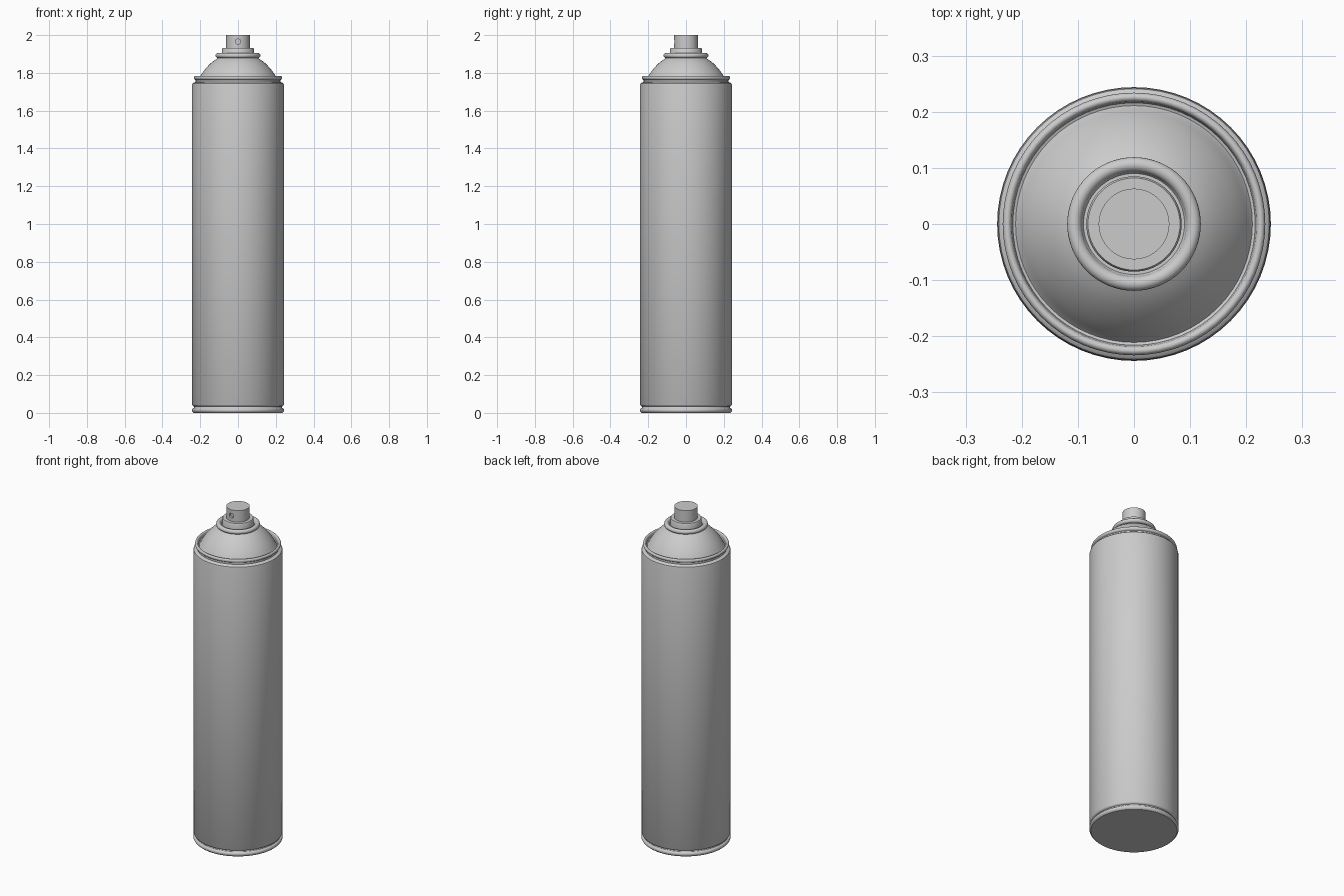
import bpy, bmesh, math
from mathutils import Matrix, Vector

if "Cube" in bpy.data.objects:
    bpy.data.objects.remove(bpy.data.objects["Cube"], do_unlink=True)

SEGMENTS = 64

metal = bpy.data.materials.new("light grey metal")
metal.use_nodes = True
GREY = (0.6, 0.6, 0.6, 1)
metal.diffuse_color = GREY
metal.node_tree.nodes["Principled BSDF"].inputs["Base Color"].default_value = GREY


def add_object(name, bm):
    mesh = bpy.data.meshes.new(name)
    bmesh.ops.recalc_face_normals(bm, faces=bm.faces)
    bm.to_mesh(mesh)
    bm.free()
    mesh.materials.append(metal)
    obj = bpy.data.objects.new(name, mesh)
    bpy.context.collection.objects.link(obj)
    return obj


def activate(obj):
    bpy.ops.object.select_all(action="DESELECT")
    obj.select_set(True)
    bpy.context.view_layer.objects.active = obj


def smooth(obj):
    activate(obj)
    bpy.ops.object.shade_smooth_by_angle(angle=math.radians(35))


def lathe(name, profile):
    """Spin a (radius, height) profile around the z axis."""
    bm = bmesh.new()
    verts = [bm.verts.new((r, 0, z)) for r, z in profile]
    edges = [bm.edges.new(pair) for pair in zip(verts, verts[1:])]
    bmesh.ops.spin(bm, geom=verts + edges, axis=(0, 0, 1), cent=(0, 0, 0),
                   angle=math.tau, steps=SEGMENTS, use_duplicate=False)
    bmesh.ops.remove_doubles(bm, verts=bm.verts, dist=0.0002)
    return add_object(name, bm)


def bead(r, z, half_w, half_h, start, end, steps=8):
    """Points on an elliptical arc, for rolled edges."""
    angles = [math.radians(start + (end - start) * i / steps) for i in range(steps + 1)]
    return [(r + half_w * math.cos(a), z + half_h * math.sin(a)) for a in angles]


# Rolled bottom rim with a flat base
smooth(lathe("bottom_rim", [(0, 0), (0.235, 0)]
             + bead(0.232, 0.014, 0.012, 0.013, -70, 80)
             + [(0.232, 0.030), (0.232, 0.038)]))

# Cylinder wall, tucked in at both ends
smooth(lathe("can_body", [(0.232, 0.034), (0.239, 0.037), (0.243, 0.043),
                          (0.243, 1.735), (0.241, 1.743), (0.235, 1.748), (0.222, 1.752)]))

# Rolled top rim, gutter and domed shoulder
dome = [(0.207, 1.768), (0.200, 1.782), (0.184, 1.807), (0.165, 1.830),
        (0.146, 1.850), (0.126, 1.866), (0.100, 1.882)]
smooth(lathe("top_rim_and_dome", [(0.224, 1.748), (0.224, 1.762)]
             + bead(0.226, 1.774, 0.008, 0.010, -60, 180, 12)
             + [(0.216, 1.765), (0.211, 1.763)] + dome))

# Rolled ring around the valve
smooth(lathe("valve_ring", [(0.100, 1.880)]
             + bead(0.106, 1.892, 0.013, 0.013, -100, 180, 14)
             + [(0.090, 1.888), (0.084, 1.888)]))

# Stepped valve collar
smooth(lathe("valve_collar", [(0.085, 1.885), (0.085, 1.926), (0.082, 1.931),
                              (0.060, 1.931)]))

# Spray button
button = lathe("spray_button", [(0, 1.925), (0.063, 1.925), (0.063, 2.0), (0, 2.0)])


def cone_cutter(name, start, r1, r2, length, flatten):
    """Cone along +y that begins at start."""
    bm = bmesh.new()
    bmesh.ops.create_cone(bm, cap_ends=True, segments=48, radius1=r1, radius2=r2,
                          depth=length)
    place = (Matrix.Translation(Vector(start) + Vector((0, length / 2, 0)))
             @ Matrix.Diagonal((1, 1, flatten, 1)) @ Matrix.Rotation(-math.pi / 2, 4, "X"))
    bm.transform(place)
    obj = add_object(name, bm)
    obj.hide_render = True
    return obj


# Finger scoop that widens to the back, and the nozzle hole in the front
for cutter in (cone_cutter("scoop_cutter", (0, -0.048, 2.001), 0.0005, 0.08, 0.16, 0.6),
               cone_cutter("hole_cutter", (0, -0.08, 1.965), 0.014, 0.014, 0.03, 1)):
    cut = button.modifiers.new("cut", "BOOLEAN")
    cut.operation = "DIFFERENCE"
    cut.solver = "EXACT"
    cut.object = cutter
    activate(button)
    bpy.ops.object.modifier_apply(modifier=cut.name)
    bpy.data.objects.remove(cutter, do_unlink=True)
smooth(button)
